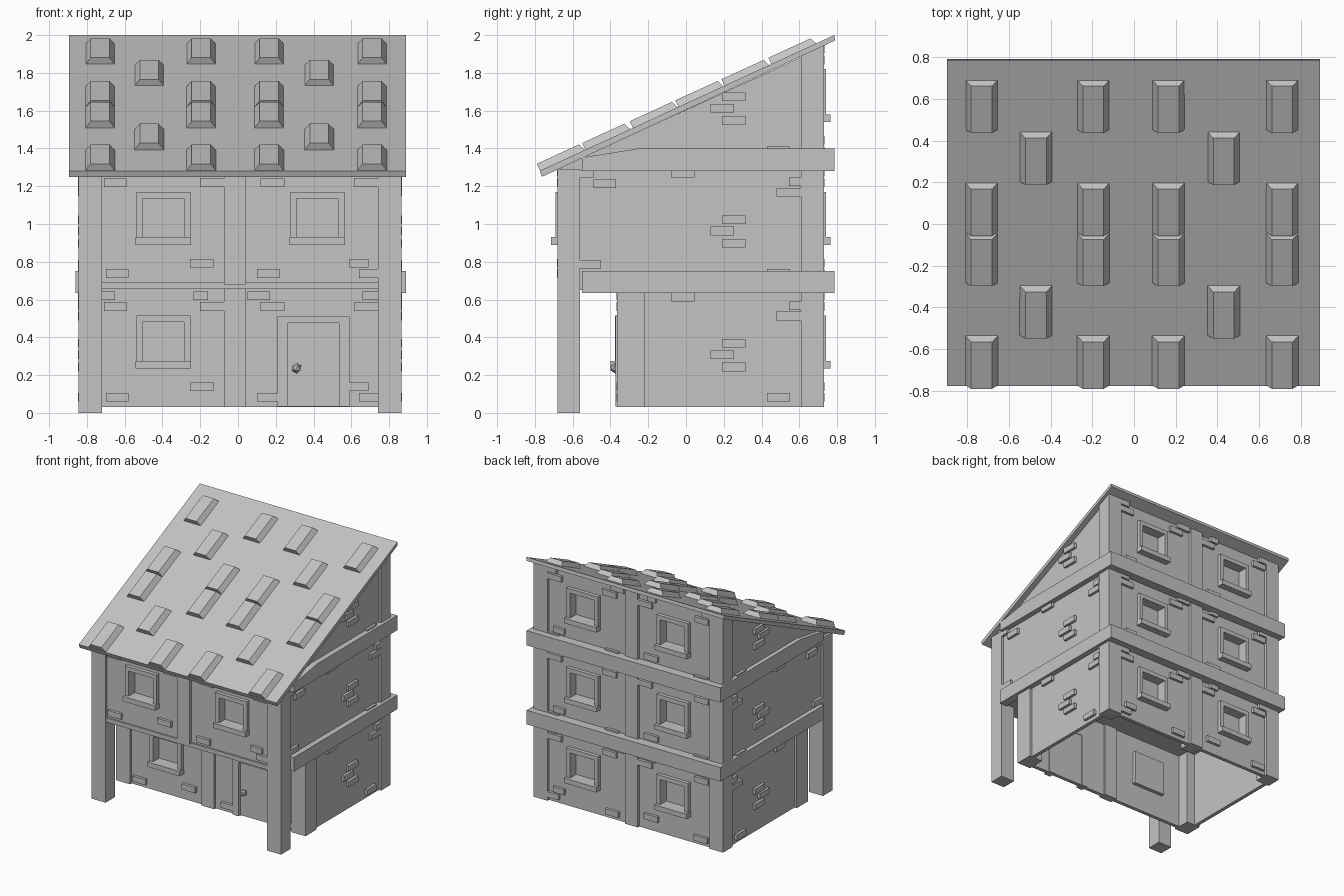
import bpy, bmesh, math
from mathutils import Vector, Matrix

if "Cube" in bpy.data.objects:
    bpy.data.objects.remove(bpy.data.objects["Cube"])

mat = bpy.data.materials.new("plain_grey")
mat.diffuse_color = (0.55, 0.55, 0.55, 1)
mat.use_nodes = True
mat.node_tree.nodes["Principled BSDF"].inputs["Base Color"].default_value = mat.diffuse_color


def finish(bm, name):
    bmesh.ops.recalc_face_normals(bm, faces=bm.faces)
    me = bpy.data.meshes.new(name)
    bm.to_mesh(me)
    bm.free()
    me.materials.append(mat)
    ob = bpy.data.objects.new(name, me)
    bpy.context.collection.objects.link(ob)
    return ob


def add_box(bm, x0, x1, y0, y1, z0, z1):
    m = Matrix.Translation(((x0 + x1) / 2, (y0 + y1) / 2, (z0 + z1) / 2)) @ \
        Matrix.Diagonal((abs(x1 - x0), abs(y1 - y0), abs(z1 - z0), 1))
    bmesh.ops.create_cube(bm, size=1, matrix=m)


def boxes(name, items):
    bm = bmesh.new()
    for b in items:
        add_box(bm, *b)
    return finish(bm, name)


def prism(name, pts, spans):
    """Side profile (y, z) extruded along x for every span."""
    bm = bmesh.new()
    for x0, x1 in spans:
        f = bm.faces.new([bm.verts.new((x0, y, z)) for y, z in pts])
        r = bmesh.ops.extrude_face_region(bm, geom=[f])
        bmesh.ops.translate(bm, vec=(x1 - x0, 0, 0),
                            verts=[v for v in r["geom"] if isinstance(v, bmesh.types.BMVert)])
    return finish(bm, name)


SLOPE = 0.458
def roof_z(y):
    return 2.0 - SLOPE * (0.785 - y)


CORNERS = [(-0.845, -0.72), (0.74, 0.865)]
MID = (-0.075, 0.04)
FLOORS = [0.0, 0.655, 1.305]

# side walls
prism("side_walls", [(-.345, .03), (.71, .03), (.71, 1.93), (-.66, 1.3), (-.66, .65), (-.345, .65)],
      [(-.825, -.795), (.815, .845)])

# posts
boxes("front_posts", [(a, b, -.68, -.56, 0.0, 1.29) for a, b in CORNERS])
boxes("lower_front_posts", [(a, b, -.365, -.22, .03, .66) for a, b in CORNERS]
      + [(*MID, -.365, -.30, .03, .66)])
boxes("upper_middle_post", [(*MID, -.68, -.62, .68, 1.29)])
prism("back_posts", [(.61, .03), (.73, .03), (.73, roof_z(.73) - .03), (.61, roof_z(.61) - .03)],
      CORNERS + [MID])

# floor slab under the overhanging storey
boxes("floor_slab", [(-.80, .82, -.672, .70, .655, .69)])

# belt beams around the sides and back
side_x = [(-.86, -.80), (.82, .89)]
boxes("lower_belt", [(a, b, -.55, .785, .635, .75) for a, b in side_x]
      + [(-.86, .89, .70, .785, .635, .75)])
prism("upper_side_belts", [(-.55, 1.28), (.785, 1.28), (.785, 1.40), (-.25, 1.40), (-.55, 1.352)], side_x)
boxes("upper_back_belt", [(-.86, .89, .70, .785, 1.28, 1.40)])


def panel(name, x0, x1, z0, z1, hole, y, s):
    """Wall bay with opening; s is the outward y direction."""
    a, b, c, d = hole
    yi = y - s * .03
    boxes(name, [(x0, a, y, yi, z0, z1), (b, x1, y, yi, z0, z1),
                 (a, b, y, yi, d, z1)] + ([(a, b, y, yi, z0, c)] if c > z0 else []))


def window(name, cx, zb, y, s):
    a, b, c, d = cx - .11, cx + .11, zb + .275, zb + .48
    yo, yi = y + s * .03, y - s * .06
    boxes(name + "_frame", [(a - .033, a, yo, yi, c, d + .035), (b, b + .033, yo, yi, c, d + .035),
                            (a, b, yo, yi, d, d + .035)])
    boxes(name + "_sill", [(a - .037, b + .037, y + s * .055, yi, c - .04, c)])
    boxes(name + "_pane", [(a - .01, b + .01, y - s * .05, yi, c - .01, d + .01)])
    return (a, b, c, d)


BAYS = [(-.73, -.06, -.395), (.03, .75, .42)]
# back wall, three storeys of two windows
for f, zb in enumerate(FLOORS):
    top = (.66, 1.31, 1.93)[f]
    for i, (x0, x1, cx) in enumerate(BAYS):
        n = f"back_{f}_{i}"
        h = window("window_" + n, cx, zb, .71, 1)
        panel("wall_" + n, x0, x1, max(zb, .03), top, h, .71, 1)

# upper front wall
for i, (x0, x1, cx) in enumerate(BAYS):
    h = window(f"window_front_upper_{i}", cx, .655, -.66, -1)
    panel(f"wall_front_upper_{i}", x0, x1, .66, 1.30, h, -.66, -1)

# lower front wall with window and door
h = window("window_front_lower", -.395, 0, -.345, -1)
panel("wall_front_lower", -.73, -.06, .03, .66, h, -.345, -1)
panel("wall_door_bay", .03, .75, .03, .66, (.265, .535, .03, .475), -.345, -1)
boxes("door_frame", [(.21, .265, -.372, -.31, .035, .51), (.535, .59, -.372, -.31, .035, .51),
                     (.265, .535, -.372, -.31, .475, .51)])
boxes("door", [(.265, .535, -.345, -.315, .035, .475)])
bm = bmesh.new()
bmesh.ops.create_icosphere(bm, subdivisions=1, radius=.028, matrix=Matrix.Translation((.31, -.375, .237)))
add_box(bm, .30, .32, -.375, -.34, .227, .247)
finish(bm, "door_knob")

# bricks: (start, z within the storey, length)
SIDE = [(.19, .345, .125), (.13, .285, .125), (.19, .22, .125), (.43, .06, .12), (.48, .49, .13),
        (-.08, .59, .125), (.545, .545, .07)]
FRONT = [(-.71, .54, .12), (-.72, .597, .07), (-.70, .06, .12), (-.255, .115, .125), (-.20, .54, .125),
         (-.235, .597, .075), (.05, .597, .12), (.12, .54, .125), (.10, .06, .12), (.615, .54, .125),
         (.66, .597, .08), (.59, .115, .10), (.64, .06, .10)]
BH = .046
side = []
for xs in ((-.847, -.80), (.82, .867)):
    for zb in FLOORS:
        side += [(*xs, y, y + l, zb + z, zb + z + BH) for y, z, l in SIDE
                 if zb + z + BH < roof_z(y) - .03]
    side += [(*xs, -.49, -.37, 1.19, 1.236), (*xs, -.56, -.49, 1.245, 1.285), (*xs, -.56, -.45, .765, .81)]
boxes("side_bricks", side)
boxes("lower_front_bricks", [(x, x + l, -.367, -.32, z, z + BH) for x, z, l in FRONT])
boxes("upper_front_bricks", [(x, x + l, -.682, -.635, z + .655, z + .655 + BH) for x, z, l in FRONT
                             if z < .58 or x < 0])
boxes("back_bricks", [(x, x + l, .685, .732, z + zb, z + zb + BH) for zb in FLOORS for x, z, l in FRONT])

# sloped roof slab
prism("roof", [(-.775, roof_z(-.775) - .004), (.785, 2.0), (.79, 1.972), (-.762, 1.25)], [(-.895, .89)])

# scattered roof tiles, tapered blocks lying along the slope
ang = math.atan(SLOPE)
WIDE, FEW = (-.73, -.195, .165, .71), (-.47, .43)
bm = bmesh.new()
for y0, xs in ((-.773, WIDE), (-.533, FEW), (-.281, WIDE), (-.040, WIDE), (.204, FEW), (.453, WIDE)):
    for x in xs:
        m = Matrix.Translation((x, y0, roof_z(y0) - .004)) @ Matrix.Rotation(ang, 4, 'X')
        lo = [(-.078, 0), (.078, 0), (.078, .262), (-.078, .262)]
        hi = [(-.050, 0), (.050, 0), (.050, .246), (-.050, .246)]
        v = [bm.verts.new(m @ Vector((p, q, 0))) for p, q in lo] + \
            [bm.verts.new(m @ Vector((p, q, .04))) for p, q in hi]
        bm.faces.new(v[:4])
        bm.faces.new(v[4:])
        for i in range(4):
            j = (i + 1) % 4
            bm.faces.new((v[i], v[j], v[4 + j], v[4 + i]))
finish(bm, "roof_tiles")
